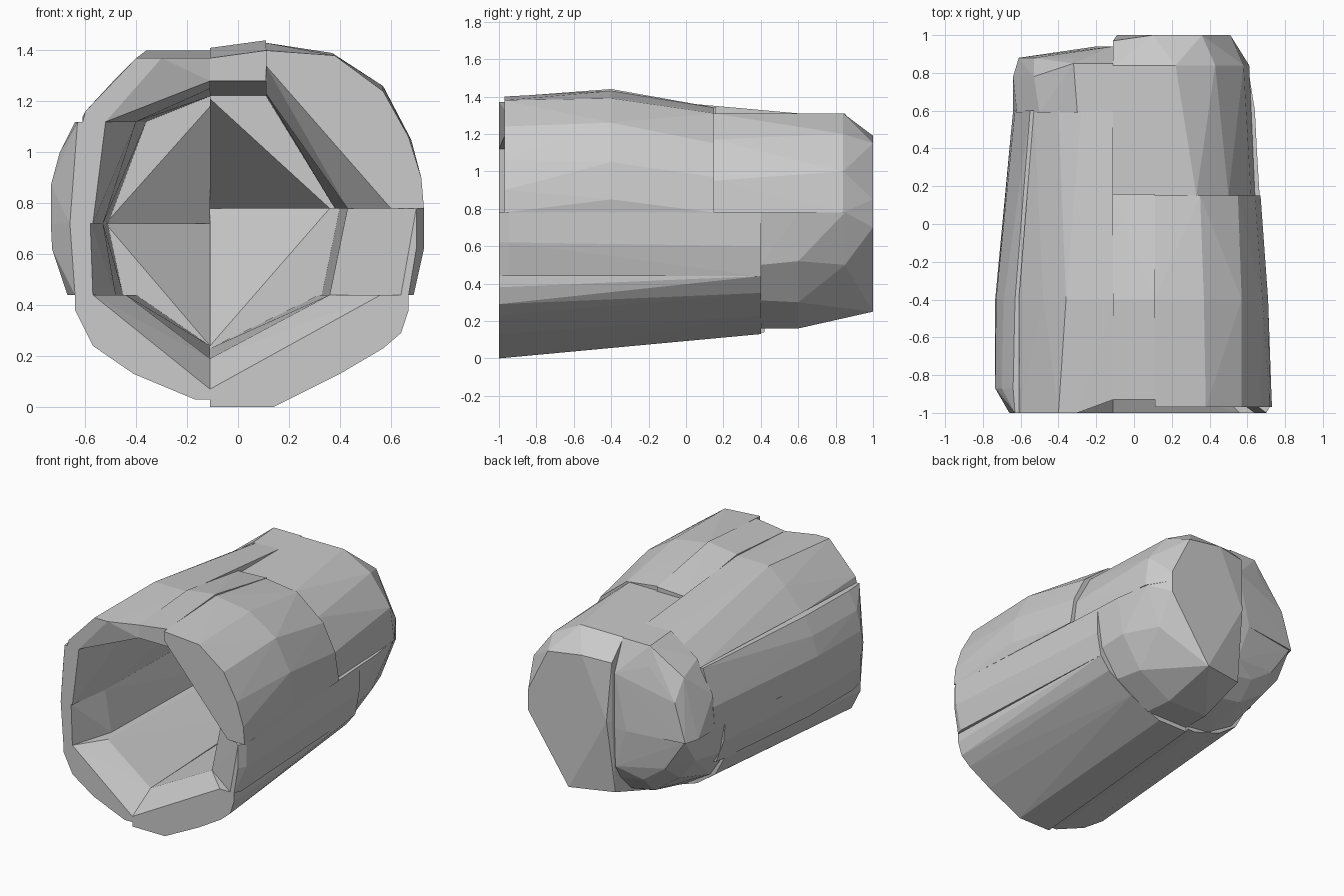
import bpy, bmesh


def chunk(name, *rings, extra=()):
    """Faceted convex block through cross-sections (y, [(x, z), ...])."""
    bm = bmesh.new()
    for y, pts in rings:
        for x, z in pts:
            bm.verts.new((x, y, z))
    for p in extra:
        bm.verts.new(p)
    res = bmesh.ops.convex_hull(bm, input=bm.verts[:])
    junk = {g for g in res["geom_interior"] + res["geom_unused"]
            if isinstance(g, bmesh.types.BMVert)}
    bmesh.ops.delete(bm, geom=list(junk), context='VERTS')
    bmesh.ops.recalc_face_normals(bm, faces=bm.faces[:])
    me = bpy.data.meshes.new(name)
    bm.to_mesh(me)
    bm.free()
    ob = bpy.data.objects.new(name, me)
    bpy.context.collection.objects.link(ob)
    return ob


# front shell, right half: steeply bevelled rim, then nearly straight walls
chunk("floor_right",
      (-1, [(-.11, 0), (.14, 0), (.4, .13), (.57, .23), (.64, .29), (.67, .38),
            (.67, .44), (.56, .44), (-.11, .07)]),
      (-.8, [(.36, .44), (-.11, .19)]),
      (.4, [(-.11, .13), (.12, .13), (.36, .23), (.55, .35), (.62, .44),
            (.32, .44), (-.11, .23)]))
chunk("side_right",
      (-1, [(.67, .44), (.7, .62), (.7, .78), (.64, .44)]),
      (-.95, [(.69, .44), (.73, .62), (.73, .78)]),
      (-.8, [(.43, .78), (.36, .44)]),
      (.4, [(.62, .44), (.65, .6), (.65, .78), (.4, .78), (.33, .44)]))
chunk("shoulder_right",
      (-.97, [(.11, 1.4), (.38, 1.38), (.57, 1.24), (.67, 1.06), (.72, .9),
              (.73, .78), (.6, .78), (.11, 1.34)]),
      (-.82, [(.43, .78), (.11, 1.23)]),
      (-.4, [(.11, 1.43), (.37, 1.39), (.57, 1.26), (.68, 1.05), (.71, .85)]),
      (.15, [(.11, 1.34), (.35, 1.31), (.55, 1.15), (.64, .97), (.67, .78),
             (.38, .78), (.11, 1.22)]))
chunk("crown",
      (-.93, [(-.11, 1.37), (.11, 1.4), (.11, 1.28), (-.11, 1.28)]),
      (-.4, [(-.11, 1.41), (.11, 1.44)]),
      (.16, [(-.11, 1.33), (.11, 1.34), (.11, 1.22), (-.11, 1.22)]))

# front shell, left half: shoulder, two side staves, floor
chunk("shoulder_left",
      (-1, [(-.61, 1.12), (-.6, 1.16), (-.4, 1.37), (-.3, 1.37), (-.52, 1.12)]),
      (-.93, [(-.11, 1.37), (-.11, 1.28)]),
      (-.8, [(-.4, 1.12), (-.11, 1.25)]),
      (-.4, [(-.61, 1.14), (-.48, 1.29), (-.36, 1.4), (-.11, 1.4)]),
      (.6, [(-.53, 1.12), (-.4, 1.24), (-.28, 1.31), (-.11, 1.31),
            (-.11, 1.22), (-.36, 1.12)]))
chunk("side_left_upper",
      (-1, [(-.66, .72), (-.63, 1.12), (-.52, 1.12), (-.57, .72)]),
      (-.87, [(-.735, .72), (-.735, .87), (-.7, 1), (-.64, 1.12)]),
      (-.7, [(-.4, 1.12), (-.53, .72)]),
      (-.4, [(-.735, .72), (-.73, .87), (-.69, 1), (-.63, 1.12)]),
      (.6, [(-.64, .72), (-.63, .87), (-.55, 1.12), (-.36, 1.12), (-.51, .72)]))
chunk("side_left_lower",
      (-1, [(-.66, .72), (-.64, .44), (-.57, .44), (-.58, .72)]),
      (-.87, [(-.735, .72), (-.73, .62), (-.67, .44)]),
      (-.7, [(-.48, .44), (-.53, .72)]),
      (-.4, [(-.735, .72), (-.73, .62), (-.67, .44)]),
      (.5, [(-.65, .72), (-.64, .6), (-.58, .44), (-.45, .44), (-.51, .72)]))
chunk("floor_left",
      (-1, [(-.64, .44), (-.64, .38), (-.57, .24), (-.41, .13), (-.17, .03),
            (-.11, .03), (-.11, .07), (-.57, .44)]),
      (-.8, [(-.44, .44), (-.11, .19)]),
      (.42, [(-.59, .44), (-.52, .31), (-.38, .21), (-.17, .14), (-.11, .14),
             (-.11, .24), (-.4, .44)]))

# closed end: four corner blocks whose slanted inner faces meet at a point
chunk("end_upper_right",
      (.15, [(-.11, 1.31), (.33, 1.31), (.5, 1.17), (.62, .95), (.64, .78),
             (.36, .78), (-.11, 1.21)]),
      (.84, [(-.11, 1.31), (.22, 1.31), (.43, 1.2), (.58, 1), (.61, .78)]),
      (1, [(.1, 1.19), (.36, 1.15), (.51, .85), (.51, .78), (-.09, .78)]),
      extra=[(-.11, .97, .78), (-.11, .97, 1.18), (-.11, .85, .78)])
chunk("end_lower_right",
      (.4, [(-.11, .16), (.22, .16), (.48, .31), (.61, .5), (.65, .78),
            (.36, .78), (.32, .44), (-.11, .24)]),
      (.6, [(-.11, .16), (.2, .16), (.45, .3), (.6, .52), (.64, .78)]),
      (.85, [(.5, .5), (.6, .78)]),
      (1, [(.2, .25), (.51, .7), (.51, .78), (-.09, .78)]),
      extra=[(-.11, .93, .27), (-.11, .97, .78), (-.11, .85, .78)])
chunk("end_upper_left",
      (.59, [(-.11, 1.31), (-.3, 1.31), (-.5, 1.17), (-.62, .95), (-.64, .72),
             (-.52, .72), (-.11, 1.18)]),
      (.78, [(-.53, 1.12), (-.64, .72)]),
      (.85, [(-.11, 1.31), (-.32, 1.31)]),
      (.88, [(-.33, 1.18), (-.53, .98), (-.61, .72)]),
      extra=[(-.11, .94, 1.1), (-.2, .94, .72), (-.11, .94, .72), (-.11, .82, .72)])
chunk("end_lower_left",
      (.42, [(-.11, .16), (-.28, .18), (-.48, .3), (-.61, .5), (-.65, .72),
             (-.52, .72), (-.46, .5), (-.11, .24)]),
      (.75, [(-.11, .23), (-.28, .26), (-.48, .4), (-.6, .55), (-.63, .72)]),
      (.87, [(-.11, .35), (-.28, .38), (-.45, .5), (-.6, .72)]),
      extra=[(-.11, .93, .45), (-.2, .94, .72), (-.11, .94, .72), (-.11, .82, .72)])
